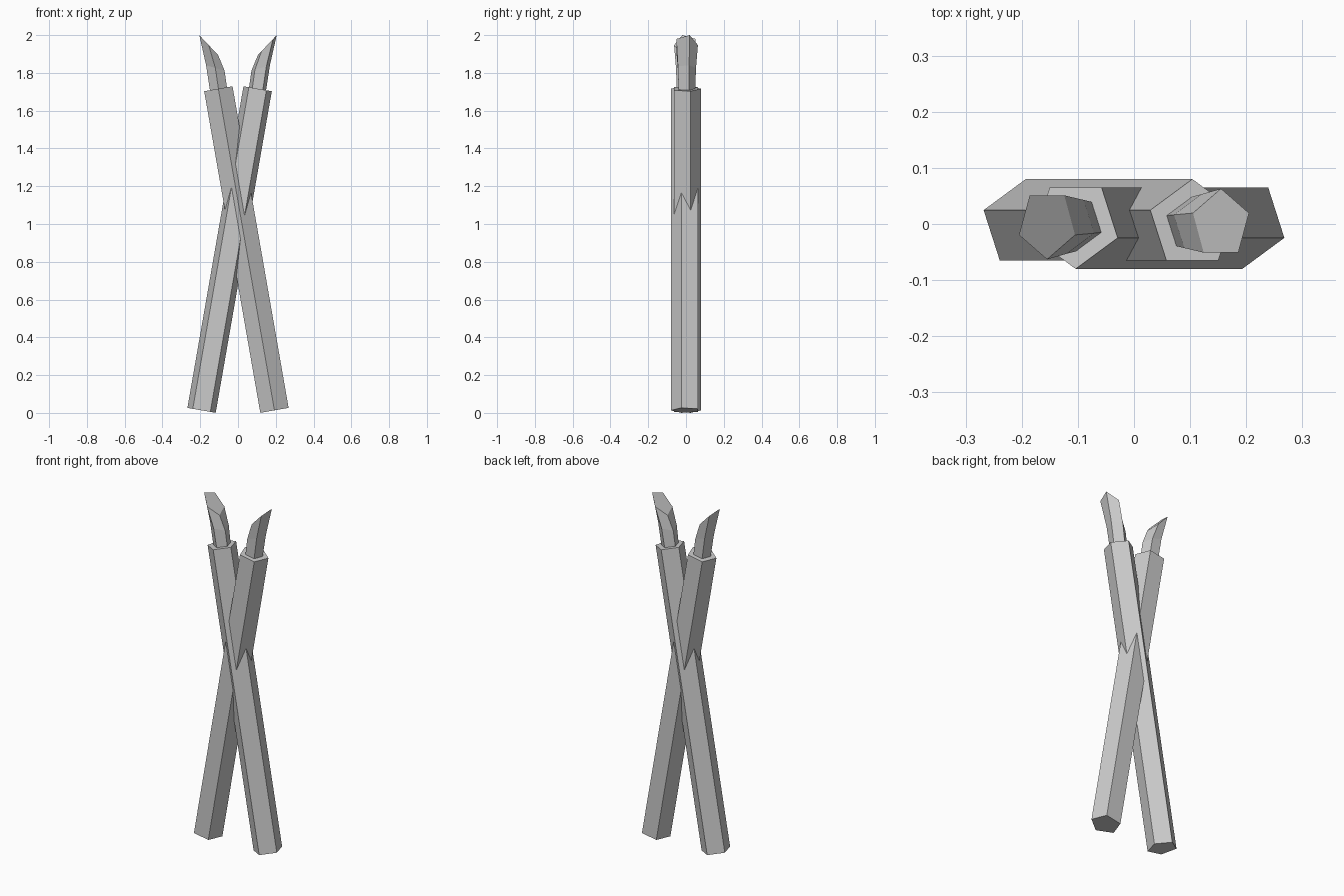
import bpy, bmesh, math

if "Cube" in bpy.data.objects:
    bpy.data.objects.remove(bpy.data.objects["Cube"])

SIDES = 5
LEAN = math.radians(9.9)


def ring(cx, cz, rx, ry, slope):
    """Pentagon seen from above, sheared so its plane rises by slope along x."""
    pts = []
    for k in range(SIDES):
        a = math.pi / 2 + 2 * math.pi * k / SIDES
        dx = rx * math.cos(a)
        pts.append((cx + dx, ry * math.sin(a), cz + slope * dx))
    return pts


def square_ring(cx, cz, r):
    """Pentagon square to the leaning axis."""
    return ring(cx, cz, r * math.cos(LEAN), r, -math.tan(LEAN))


def loft(name, rings, turn):
    """Capped loft through the rings, turned about z."""
    bm = bmesh.new()
    loops = [[bm.verts.new(p) for p in r] for r in rings]
    for lo, hi in zip(loops, loops[1:]):
        for i in range(SIDES):
            j = (i + 1) % SIDES
            bm.faces.new((lo[i], lo[j], hi[j], hi[i]))
    bm.faces.new(loops[0][::-1])
    bm.faces.new(loops[-1])
    bmesh.ops.recalc_face_normals(bm, faces=bm.faces)
    mesh = bpy.data.meshes.new(name)
    bm.to_mesh(mesh)
    bm.free()
    obj = bpy.data.objects.new(name, mesh)
    obj.rotation_euler.z = turn
    bpy.context.collection.objects.link(obj)


# Long five-sided shaft, leaning to the right
shaft = [square_ring(-0.193, 0.0135, 0.08), square_ring(0.104, 1.716, 0.08)]

# Narrower tip, sunk into the shaft, bending into a slanted flat end
tip = [square_ring(0.1006, 1.696, 0.048),
       ring(0.120, 1.826, 0.0515, 0.053, 0.30),
       ring(0.155, 1.947, 0.0525, 0.063, 1.06)]

# Two crossed sticks, the second turned half way round
for side, turn in (("right", 0.0), ("left", math.pi)):
    loft("shaft_" + side, shaft, turn)
    loft("tip_" + side, tip, turn)
